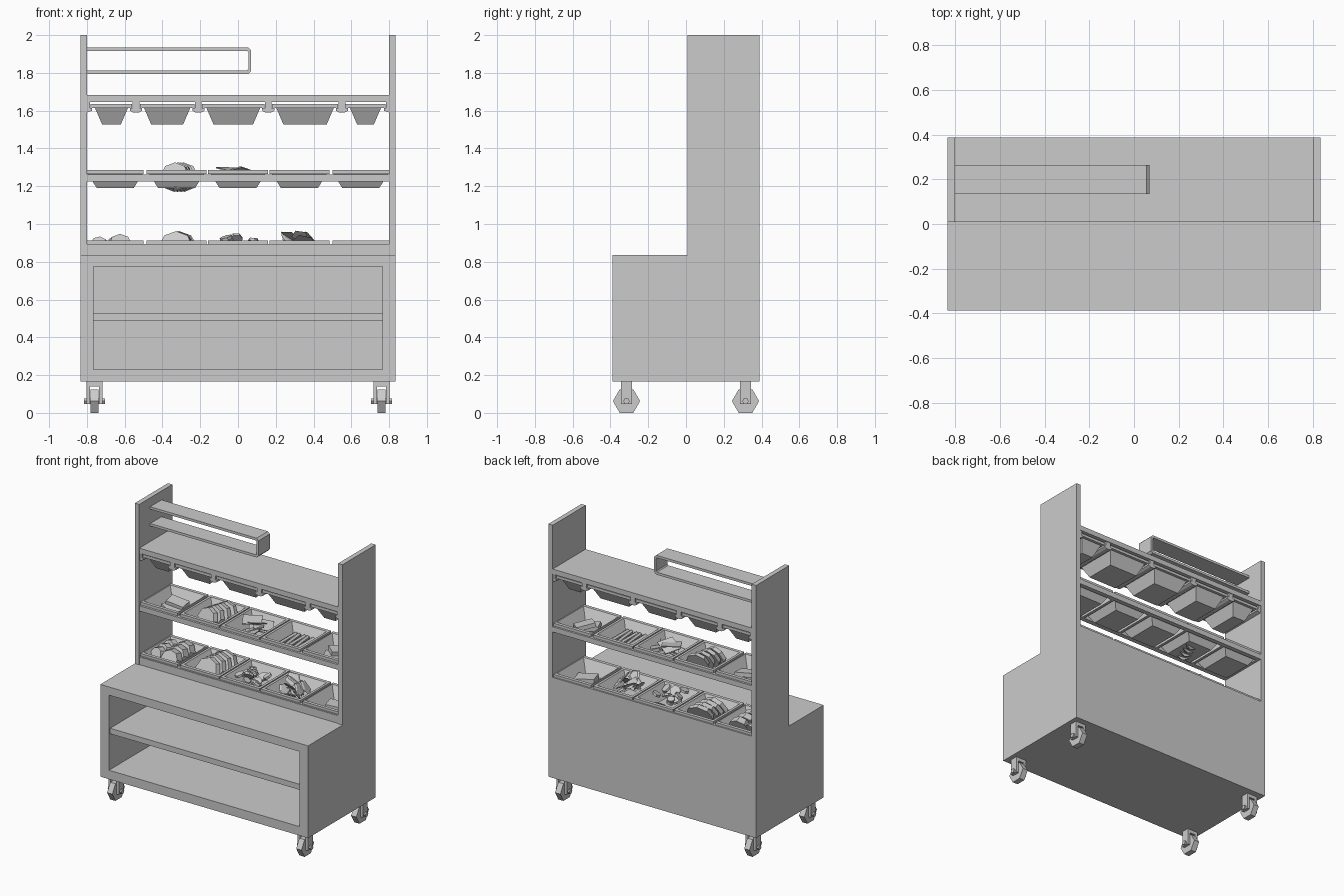
import bpy, bmesh, math, random
from mathutils import Vector, Euler

if "Cube" in bpy.data.objects:
    bpy.data.objects.remove(bpy.data.objects["Cube"])

random.seed(4)
YC = 0.2                                   # centre of the upper rack in y
BIN_X = [-0.65, -0.325, 0, 0.325, 0.65]


def finish(name, bm, loc=(0, 0, 0), rot=(0, 0, 0)):
    bmesh.ops.recalc_face_normals(bm, faces=bm.faces)
    me = bpy.data.meshes.new(name)
    bm.to_mesh(me)
    bm.free()
    ob = bpy.data.objects.new(name, me)
    ob.location, ob.rotation_euler = loc, rot
    bpy.context.collection.objects.link(ob)
    return ob


def block(name, x, y, z):
    """Box from (min, max) ranges."""
    bm = bmesh.new()
    bmesh.ops.create_cube(bm, size=1)
    for v in bm.verts:
        v.co = Vector([(a + b) / 2 + c * (b - a) for (a, b), c in zip((x, y, z), v.co)])
    return finish(name, bm)


def slab(name, size, loc, rot):
    bm = bmesh.new()
    bmesh.ops.create_cube(bm, size=1)
    bmesh.ops.scale(bm, vec=size, verts=bm.verts)
    return finish(name, bm, loc, rot)


def disc(name, r, h, loc, rot, n=8, top=1.0):
    """Low-sided cylinder; top < 1 gives a domed side."""
    bm = bmesh.new()
    bmesh.ops.create_cone(bm, cap_ends=True, segments=n, radius1=r, radius2=r * top, depth=h)
    return finish(name, bm, loc, rot)


def prism(name, pts, axis, a, b):
    """Extrude a 2D outline along x ('x': points are y,z) or y ('y': points are x,z)."""
    bm = bmesh.new()
    put = (lambda p, t: (t, p[0], p[1])) if axis == 'x' else (lambda p, t: (p[0], t, p[1]))
    lo, hi = ([bm.verts.new(put(p, t)) for p in pts] for t in (a, b))
    bm.faces.new(lo)
    bm.faces.new(hi)
    for i in range(len(pts)):
        j = (i + 1) % len(pts)
        bm.faces.new((lo[i], lo[j], hi[j], hi[i]))
    return finish(name, bm)


def food_bin(name, x, z, top, bottom, depth, rim):
    """Tapered open tray with a flat rim; z is the rim top, sizes are (x, y)."""
    t = 0.008
    rings = [(bottom, z - depth), (top, z - 0.02), (rim, z - 0.02), (rim, z),
             ((top[0] - t, top[1] - t), z),
             ((bottom[0] - 2 * t, bottom[1] - 2 * t), z - depth + t)]
    bm = bmesh.new()
    loops = [[bm.verts.new((x + sx * w / 2, YC + sy * d / 2, h))
              for sx, sy in ((-1, -1), (1, -1), (1, 1), (-1, 1))] for (w, d), h in rings]
    for lo, hi in zip(loops, loops[1:]):
        for i in range(4):
            j = (i + 1) % 4
            bm.faces.new((lo[i], lo[j], hi[j], hi[i]))
    bm.faces.new(loops[0])
    bm.faces.new(loops[-1])
    return finish(name, bm)


# Stepped side panels and inner cabinet liners
side = [(-0.388, 0.165), (0.388, 0.165), (0.388, 2), (0.008, 2), (0.008, 0.835), (-0.388, 0.835)]
for s, n in ((-1, "left"), (1, "right")):
    prism(n + "_side_panel", side, 'x', s * 0.80, s * 0.835)
    block(n + "_cabinet_liner", sorted((s * 0.765, s * 0.80)), (-0.388, 0.36), (0.23, 0.775))

# Cabinet
X = (-0.80, 0.80)
block("cabinet_base", X, (-0.388, 0.388), (0.165, 0.23))
block("cabinet_back", X, (0.36, 0.388), (0.23, 0.895))
block("counter_top", X, (-0.388, 0.012), (0.775, 0.835))
block("cabinet_ceiling", X, (0.012, 0.36), (0.775, 0.80))
block("rack_riser", X, (0.012, 0.035), (0.80, 0.895))
block("cabinet_shelf", (-0.765, 0.765), (-0.375, 0.36), (0.49, 0.53))

# Top shelf and looped rail
block("top_shelf", X, (0.01, 0.388), (1.645, 1.682))
rail = [(-0.8, 1.935), (0.055, 1.935), (0.07, 1.92), (0.07, 1.81), (0.055, 1.795), (-0.8, 1.795),
        (-0.8, 1.813), (0.048, 1.813), (0.055, 1.82), (0.055, 1.91), (0.048, 1.917), (-0.8, 1.917)]
prism("looped_rail", rail, 'y', 0.135, 0.265)

# Hanging bins on T-shaped runners
runners = [-0.80, -0.54, -0.21, 0.16, 0.55, 0.80]
for i, x in enumerate(runners):
    tee = [(-0.018, 1.645), (-0.018, 1.613), (-0.032, 1.613), (-0.032, 1.6), (-0.015, 1.59),
           (0.015, 1.59), (0.032, 1.6), (0.032, 1.613), (0.018, 1.613), (0.018, 1.645)]
    prism(f"bin_runner_{i}", [(min(max(x + a, -0.80 - i * 0.001), 0.801), b) for a, b in tee]
          if 0 < i < 5 else [(x, 1.645), (x, 1.59), (x * 0.965, 1.6), (x * 0.965, 1.613),
                             (x * 0.98, 1.613), (x * 0.98, 1.645)], 'y', 0.015, 0.383)
for i, (a, b) in enumerate(zip(runners, runners[1:])):
    c, w = (a + b) / 2, b - a - 0.04
    food_bin(f"hanging_bin_{i}", c, 1.635, (w - 0.045, 0.31), (w - 0.12, 0.22), 0.107, (w, 0.35))

# Two bin racks: frame with openings plus five bins
for n, z in (("middle", 1.285), ("lower", 0.913)):
    zr = (z - 0.06, z - 0.022)
    block(n + "_rack_front", X, (0.01, 0.045), zr)
    block(n + "_rack_back", X, (0.355, 0.388), zr)
    for i, x in enumerate([-0.79, -0.4875, -0.1625, 0.1625, 0.4875, 0.79]):
        block(f"{n}_rack_bar_{i}", (x - 0.01, x + 0.01), (0.045, 0.355), zr)
    for i, x in enumerate(BIN_X):
        w = 0.298 if i in (0, 4) else 0.317
        food_bin(f"{n}_bin_{i}", x, z, (0.29, 0.315), (0.195, 0.225), 0.095, (w, 0.355))

# Food in the middle rack
zm = 1.2
for s in (-1, 1):
    for k in range(2):
        slab("cheese_block", (0.13, 0.09, 0.03), (s * 0.65 + 0.01 * k, YC - 0.03 + 0.05 * k, zm + 0.02 + 0.028 * k),
             (0.1 * k, 0.15, 0.4 * s + 0.5 * k))
for k in range(4):
    disc("bread_slice", 0.082, 0.032, (-0.335 + 0.016 * k, 0.125 + 0.048 * k, 1.252),
         (math.radians(68), 0, 0.12 * (k - 1.5)), top=0.9)
for k in range(6):
    slab("flat_slice", (0.13, 0.11, 0.006),
         (random.uniform(-0.04, 0.05), YC + random.uniform(-0.05, 0.05), 1.225 + 0.013 * k),
         (random.uniform(-0.4, 0.4), random.uniform(-0.35, 0.35), random.uniform(0, 3)))
for k in range(5):
    disc("sausage", 0.016, 0.2, (0.255 + 0.035 * k, YC, zm + 0.03), (math.pi / 2, 0, 0.1 * (k % 2)), n=6)

# Food in the lower rack
for k in range(3):
    disc("round_bun", 0.075, 0.055, (-0.625, 0.12 + 0.075 * k, 0.882), (math.radians(65), 0, 0.15), top=0.8)
    disc("round_bun", 0.055, 0.045, (-0.735, 0.13 + 0.07 * k, 0.885), (math.radians(65), 0.1, -0.2), top=0.8)
for k in range(4):
    disc("round_patty", 0.098, 0.035, (-0.33 + 0.008 * k, 0.12 + 0.05 * k, 0.876),
         (math.radians(62), 0, 0.1 * (k - 1)), top=0.9)
for k in range(14):
    disc("vegetable_slice", random.uniform(0.025, 0.038), 0.016,
         (random.uniform(-0.09, 0.09), YC + random.uniform(-0.1, 0.1), 0.86 + 0.005 * k),
         Euler([random.uniform(-0.7, 0.7) for _ in range(3)]), n=7)
for k in range(14):
    disc("salad_leaf", random.uniform(0.035, 0.06), 0.008,
         (0.325 + random.uniform(-0.07, 0.07), YC + random.uniform(-0.08, 0.08), 0.86 + 0.006 * k),
         Euler([random.uniform(-0.8, 0.8) for _ in range(3)]), n=5, top=0.7)
slab("lower_block", (0.14, 0.1, 0.04), (0.66, YC, 0.85), (0, 0.1, 0.3))

# Casters: hexagonal wheel, axle and fork
for sx in (-1, 1):
    for sy in (-1, 1):
        x, y = sx * 0.76, sy * 0.315
        # hexagons lie flat on the ground
        for part, r, h in (("caster_wheel", 0.072, 0.042), ("caster_axle", 0.017, 0.11)):
            pts = [(y + r * math.cos(k * math.pi / 3), 0.0624 + r * math.sin(k * math.pi / 3)) for k in range(6)]
            prism(part, pts, 'x', x - h / 2, x + h / 2)
        for s in (-1, 1):
            block("caster_fork", sorted((x + s * 0.023, x + s * 0.042)), (y - 0.028, y + 0.028), (0.047, 0.165))
        block("caster_mount", (x - 0.042, x + 0.042), (y - 0.028, y + 0.028), (0.14, 0.166))
